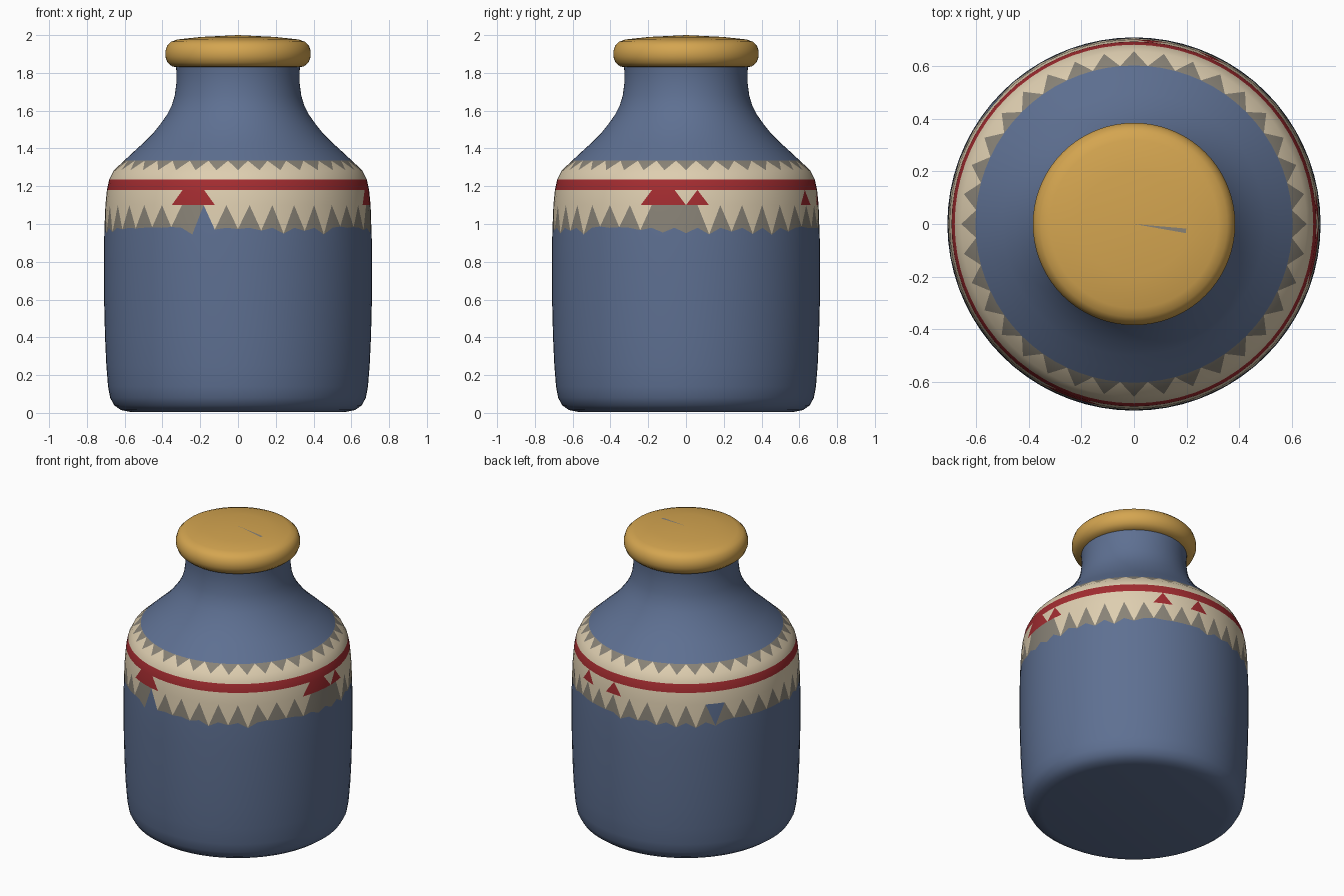
import bpy, bmesh, math, random

if "Cube" in bpy.data.objects:
    bpy.data.objects.remove(bpy.data.objects["Cube"])

random.seed(4)
N = 72                      # sides; one zigzag tooth = two sides
STEP = 360 / N


def material(name, rgb):
    m = bpy.data.materials.new(name)
    lin = [((c / 255 + 0.055) / 1.055) ** 2.4 for c in rgb]
    m.diffuse_color = (*lin, 1)
    m.use_nodes = True
    m.node_tree.nodes["Principled BSDF"].inputs["Base Color"].default_value = m.diffuse_color
    return m


BLUE, CREAM, RED, GREY, GOLD = range(5)
MATS = [material("slate_blue", (94, 112, 146)), material("cream", (222, 206, 176)),
        material("brick_red", (163, 44, 48)), material("warm_grey", (137, 131, 119)),
        material("gold", (212, 165, 80))]


def lathe(name, profile, paint, teeth=(), jitter=()):
    """Revolve (r, z) points. paint(row, angle, part) picks the colour.
    Rows in teeth are split into zigzag triangles: part 'up' or 'down'."""
    bm = bmesh.new()
    rings = []
    for k, (r, z) in enumerate(profile):
        if r == 0:
            rings.append([bm.verts.new((0, 0, z))] * N)
            continue
        ring = []
        for i in range(N):
            a = math.radians(i * STEP)
            dz = random.uniform(-0.04, 0.01) if k in jitter and i % 2 == 0 else 0
            ring.append(bm.verts.new((r * math.cos(a), r * math.sin(a), z + dz)))
        rings.append(ring)

    def face(verts, colour):
        f = bm.faces.new(list(dict.fromkeys(verts)))
        f.material_index = colour
        f.smooth = True

    for k in range(len(rings) - 1):
        lo, hi = rings[k], rings[k + 1]
        for i in range(N):
            j = (i + 1) % N
            if k in teeth:
                odd = (i if i % 2 else j) * STEP      # angle of upward tip
                even = (j if i % 2 else i) * STEP     # angle of downward tip
                up, down = paint(k, odd, "up"), paint(k, even, "down")
                if i % 2 == 0:
                    face([lo[i], lo[j], hi[j]], up)
                    face([lo[i], hi[j], hi[i]], down)
                else:
                    face([lo[i], lo[j], hi[i]], up)
                    face([lo[j], hi[j], hi[i]], down)
            else:
                face([lo[i], lo[j], hi[j], hi[i]], paint(k, (i + 0.5) * STEP, "quad"))
    bmesh.ops.recalc_face_normals(bm, faces=bm.faces)
    me = bpy.data.meshes.new(name)
    bm.to_mesh(me)
    bm.free()
    for m in MATS:
        me.materials.append(m)
    ob = bpy.data.objects.new(name, me)
    bpy.context.collection.objects.link(ob)
    return ob


# Jar body: foot, wall, painted bands, shoulder and neck
lower = [(0, 0.005), (0.57, 0.005), (0.62, 0.015), (0.655, 0.04), (0.677, 0.08), (0.688, 0.14),
         (0.697, 0.25), (0.704, 0.4), (0.709, 0.6), (0.71, 0.8), (0.709, 0.9)]
bands = [(0.707, 0.98), (0.702, 1.10), (0.694, 1.18), (0.682, 1.235), (0.657, 1.285), (0.603, 1.335)]
upper = [(0.555, 1.38), (0.50, 1.43), (0.45, 1.48), (0.41, 1.53), (0.375, 1.58), (0.35, 1.63),
         (0.335, 1.68), (0.327, 1.74), (0.325, 1.79), (0.328, 1.83)]
B = len(lower)              # first band ring


def paint_body(row, angle, part):
    a = round(angle)
    if row == B:                                    # lower zigzag
        if part == "up":
            return BLUE if a == 255 else GREY
        return BLUE if a == 140 else GREY if a in (250, 350, 0) else CREAM
    if row == B + 1:                                # cream strip with red chips
        if part == "up":
            return RED if a in (5, 65, 85, 245, 255, 345, 355) else CREAM
        return RED if a in (250, 350) else CREAM
    if row == B + 2:
        return RED
    if row == B + 3:
        return CREAM
    if row == B + 4:                                # upper zigzag
        return CREAM if part == "up" else GREY
    return BLUE


lathe("jar_body", lower + bands + upper, paint_body,
      teeth=(B, B + 1, B + 4), jitter=(B,))

# Rounded lid with a small grey sliver on top
lid = [(0.328, 1.83), (0.35, 1.835), (0.373, 1.855), (0.385, 1.885), (0.385, 1.915), (0.375, 1.945),
       (0.355, 1.965), (0.32, 1.977), (0.20, 1.99), (0, 2.0)]
lathe("lid", lid, lambda row, a, part: GREY if row == len(lid) - 2 and 350 < a < 356 else GOLD)
